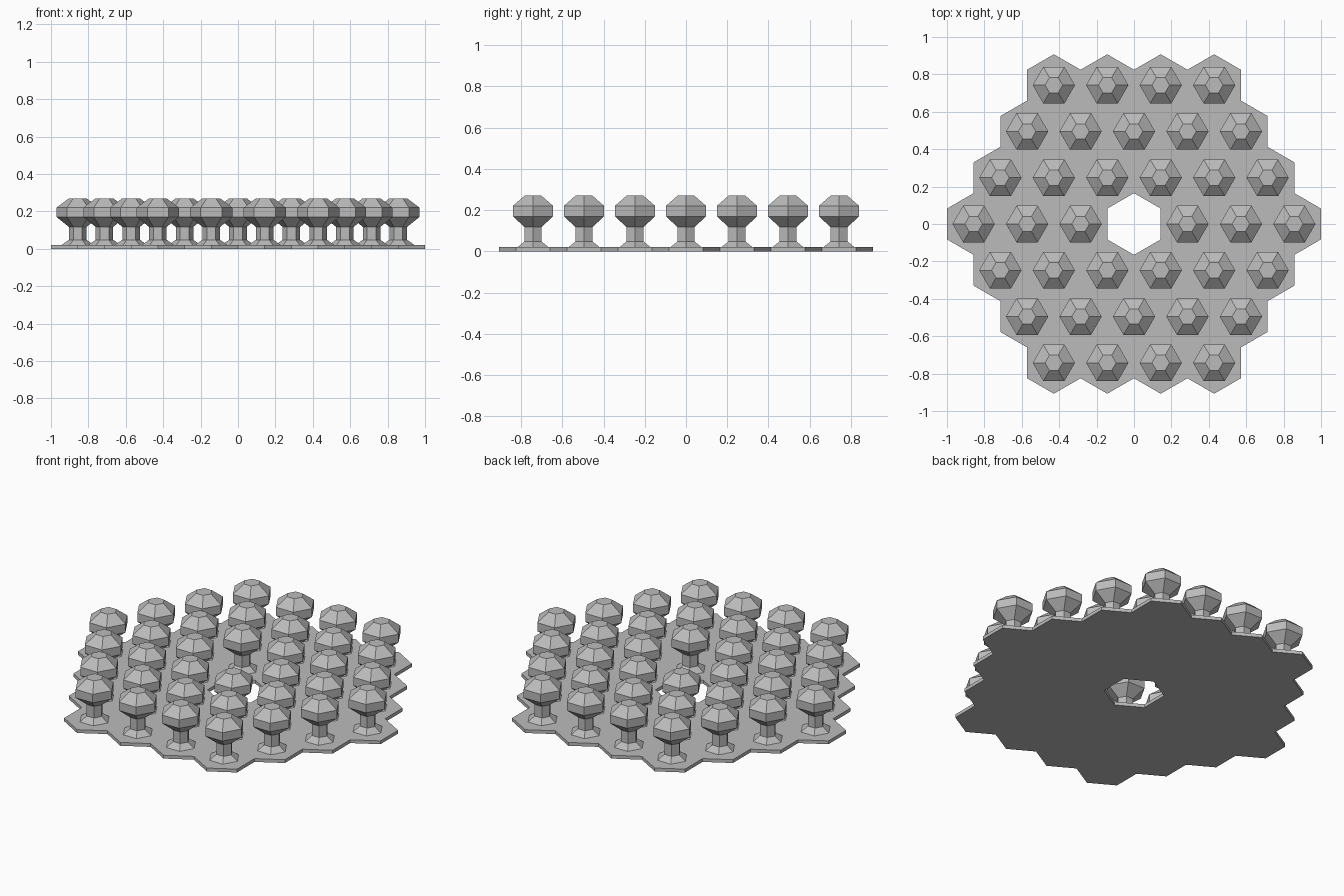
import bpy, bmesh
from math import cos, sin, pi, sqrt

if "Cube" in bpy.data.objects:
    bpy.data.objects.remove(bpy.data.objects["Cube"], do_unlink=True)

RINGS = 3                       # rings of cells around the open centre
PITCH = 2 / (2 * RINGS + 1)     # distance between neighbouring cells
CELL_RADIUS = PITCH / sqrt(3)
PLATE_TOP = 0.02

# Radius and height up the knob: flared foot, stem, faceted head
KNOB_PROFILE = [(0.087, PLATE_TOP), (0.047, 0.048), (0.047, 0.117),
                (0.113, 0.17), (0.113, 0.22), (0.047, 0.27)]

grey = bpy.data.materials.new("light grey")
grey.use_nodes = True
grey.diffuse_color = (0.5, 0.5, 0.5, 1)
grey.node_tree.nodes["Principled BSDF"].inputs["Base Color"].default_value = grey.diffuse_color


def hexagon(bm, x, y, z, radius, turn=0):
    return [bm.verts.new((x + radius * cos(turn + i * pi / 3),
                          y + radius * sin(turn + i * pi / 3), z)) for i in range(6)]


def finish_mesh(bm, name):
    bmesh.ops.recalc_face_normals(bm, faces=bm.faces)
    mesh = bpy.data.meshes.new(name)
    bm.to_mesh(mesh)
    bm.free()
    mesh.materials.append(grey)
    return mesh


def add_object(name, mesh, location=(0, 0, 0)):
    obj = bpy.data.objects.new(name, mesh)
    obj.location = location
    bpy.context.collection.objects.link(obj)
    return obj


# Cell centres of the honeycomb, leaving out the middle one
cells = []
for row in range(-RINGS, RINGS + 1):
    count = 2 * RINGS + 1 - abs(row)
    for i in range(count):
        x = (i - (count - 1) / 2) * PITCH
        if row or abs(x) > PITCH / 2:
            cells.append((x, row * PITCH * sqrt(3) / 2))

# Base plate: hexagons welded together, joined into one face and extruded
bm = bmesh.new()
for x, y in cells:
    bm.faces.new(hexagon(bm, x, y, 0, CELL_RADIUS, pi / 6))
bmesh.ops.remove_doubles(bm, verts=bm.verts, dist=0.001)
raised = bmesh.ops.extrude_face_region(bm, geom=bm.faces[:], use_keep_orig=True)["geom"]
bmesh.ops.translate(bm, vec=(0, 0, PLATE_TOP),
                    verts=[v for v in raised if isinstance(v, bmesh.types.BMVert)])
add_object("base_plate", finish_mesh(bm, "base_plate"))

# One knob, shared by every cell
bm = bmesh.new()
rings = [hexagon(bm, 0, 0, z, radius) for radius, z in KNOB_PROFILE]
for low, high in zip(rings, rings[1:]):
    for i in range(6):
        j = (i + 1) % 6
        bm.faces.new((low[i], low[j], high[j], high[i]))
bm.faces.new(rings[0][::-1])
bm.faces.new(rings[-1])
knob = finish_mesh(bm, "knob")
for n, (x, y) in enumerate(cells, 1):
    add_object(f"knob_{n}", knob, (x, y, 0))
